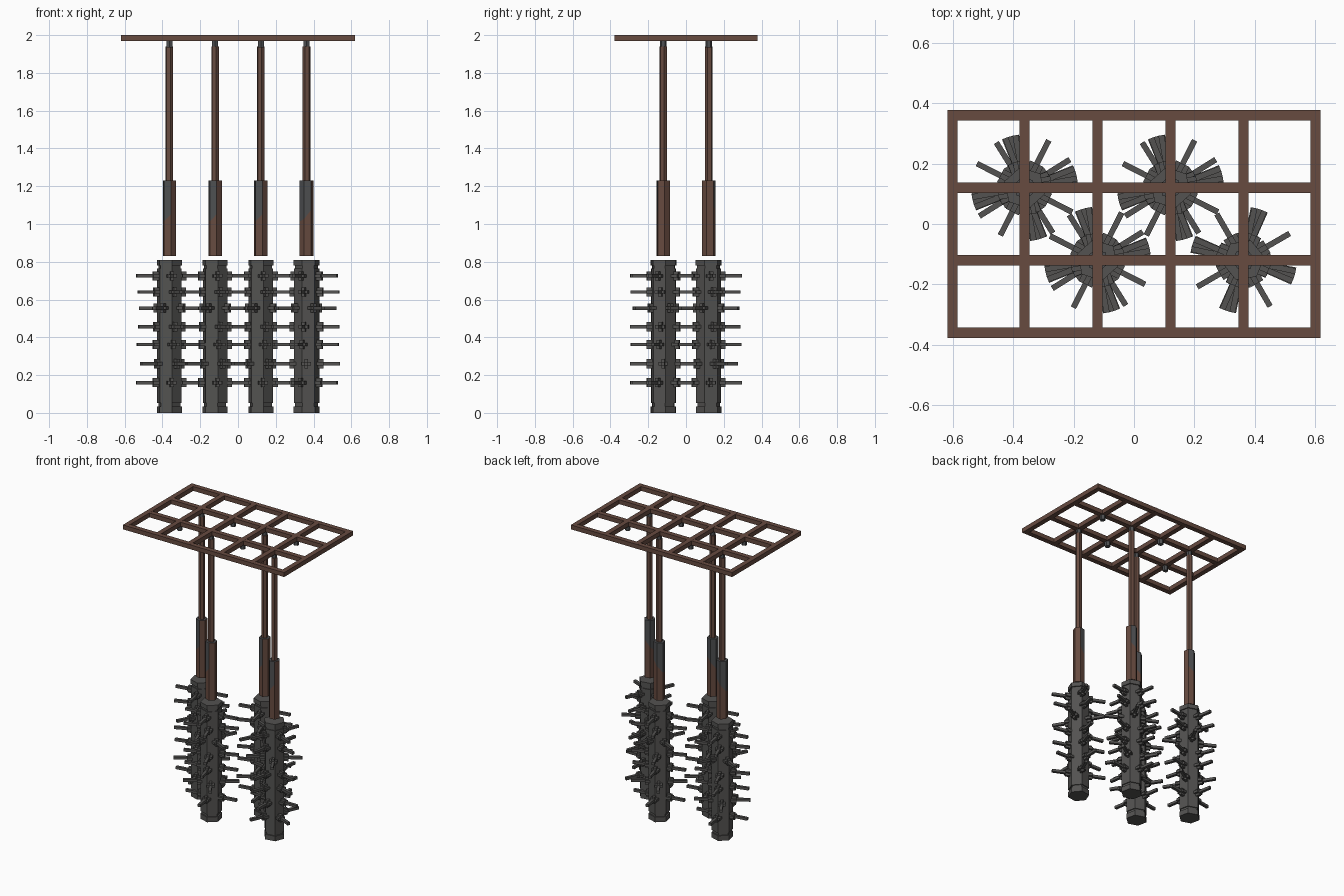
import bpy, bmesh, math
from mathutils import Matrix, Vector

if "Cube" in bpy.data.objects:
    bpy.data.objects.remove(bpy.data.objects["Cube"])


def mat(name, c):
    m = bpy.data.materials.new(name)
    m.diffuse_color = (*c, 1)
    m.use_nodes = True
    m.node_tree.nodes["Principled BSDF"].inputs["Base Color"].default_value = m.diffuse_color
    return m


RUST = mat("rust_brown", (0.135, 0.07, 0.051))
DARK = mat("dark_iron", (0.087, 0.085, 0.082))
STEEL = mat("worn_steel", (0.077, 0.08, 0.084))


def finish(bm, name, mats):
    bmesh.ops.recalc_face_normals(bm, faces=bm.faces[:])
    me = bpy.data.meshes.new(name)
    bm.to_mesh(me)
    bm.free()
    for m in mats:
        me.materials.append(m)
    ob = bpy.data.objects.new(name, me)
    bpy.context.collection.objects.link(ob)
    return ob


def box(bm, lo, hi, rot=Matrix()):
    lo, hi = Vector(lo), Vector(hi)
    m = rot @ Matrix.Translation((lo + hi) / 2) @ Matrix.Diagonal((*(hi - lo), 1))
    bmesh.ops.create_cube(bm, size=1, matrix=m)


def prism(bm, x, y, z0, z1, r, sides=6, turn=0):
    m = Matrix.Translation((x, y, (z0 + z1) / 2)) @ Matrix.Rotation(turn, 4, 'Z')
    bmesh.ops.create_cone(bm, cap_ends=True, segments=sides, radius1=r, radius2=r,
                          depth=z1 - z0, matrix=m)


XS = (-0.363, -0.121, 0.121, 0.363)
YS = (-0.12, 0.12)
H = 0.017

# ceiling grid
bm = bmesh.new()
for x in (-0.602, *XS, 0.602):
    box(bm, (x - H, -0.378, 1.969), (x + H, 0.378, 2.0))
for y in (-0.361, *YS, 0.361):
    box(bm, (-0.619, y - H, 1.9695), (0.619, y + H, 1.9995))
finish(bm, "ceiling_grid", [RUST])

# sockets under every crossing
bm = bmesh.new()
for x in XS:
    for y in YS:
        prism(bm, x, y, 1.935, 1.97, 0.018)
finish(bm, "grid_sockets", [STEEL])

LEVELS = ((0.725, 10), (0.64, 21), (0.555, -27), (0.456, 22),
          (0.362, 15), (0.26, 32), (0.16, 9))
SLANT = Vector((-1.2, -0.5, 1))  # direction of the rust line on the sleeves
for i, x in enumerate(XS):
    y = YS[(i + 1) % 2]
    turn = math.radians(-33 if i == 3 else 0)
    hexturn = turn + math.radians(12)

    # thin hanging rod
    bm = bmesh.new()
    prism(bm, x, y, 1.2, 1.94, 0.021, 6, hexturn)
    finish(bm, f"rod_{i}", [RUST])

    # thicker sleeve: worn steel above a slanted line, rust below
    bm = bmesh.new()
    prism(bm, x, y, 0.83, 1.23, 0.037, 6, hexturn)
    mid = Vector((x, y, 1.06))
    bmesh.ops.bisect_plane(bm, geom=bm.verts[:] + bm.edges[:] + bm.faces[:],
                           plane_co=mid, plane_no=SLANT)
    for f in bm.faces:
        above = (f.calc_center_median() - mid).dot(SLANT) > 0
        f.material_index = 1 if above and f.normal.x < 0.6 else 0
    finish(bm, f"sleeve_{i}", [RUST, STEEL])

    # hexagonal club body with end caps and necks
    bm = bmesh.new()
    for z0, z1, r in ((0, 0.035, 0.069), (0.035, 0.052, 0.061), (0.052, 0.765, 0.068),
                      (0.765, 0.78, 0.062), (0.78, 0.81, 0.07)):
        prism(bm, x, y, z0, z1, r, 6, hexturn)
    finish(bm, f"club_{i}", [DARK])

    # four spikes per level, each with a cross-shaped root
    bm = bmesh.new()
    for z, off in LEVELS:
        for k in range(4):
            a = turn + math.radians(off + 90 * k)
            rot = Matrix.Translation((x, y, z)) @ Matrix.Rotation(a, 4, 'Z')
            box(bm, (0.05, -0.0095, -0.009), (0.177, 0.0095, 0.009), rot)
            box(bm, (0.05, -0.024, -0.0085), (0.09, 0.024, 0.0085), rot)
            box(bm, (0.05, -0.009, -0.024), (0.0895, 0.009, 0.024), rot)
    finish(bm, f"spikes_{i}", [DARK])
